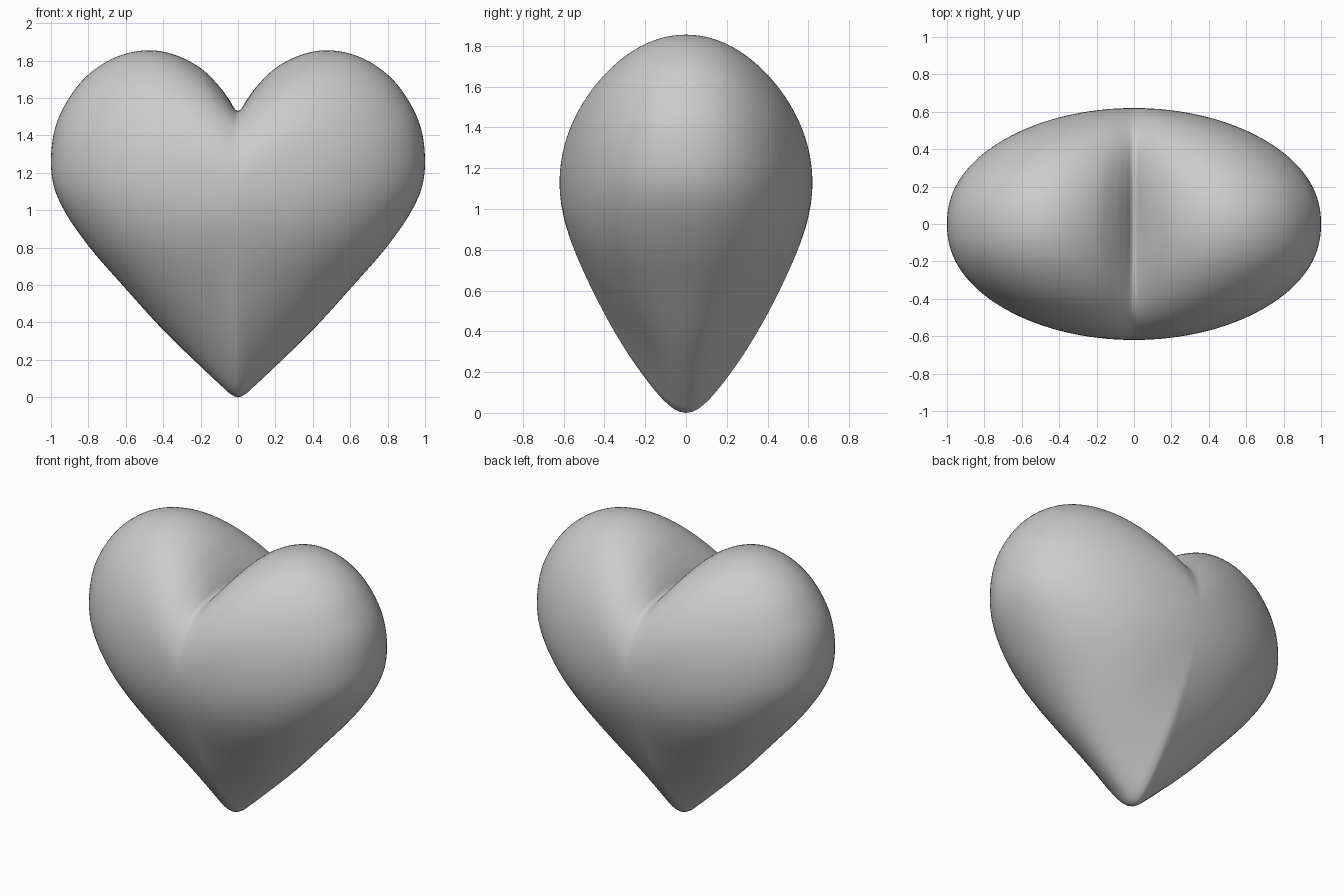
import bpy, bmesh, math
from mathutils import Vector

if "Cube" in bpy.data.objects:
    bpy.data.objects.remove(bpy.data.objects["Cube"])

# Right half of the front outline (x, z), tip to cleft
HALF = [(0, 0), (0.035, 0.014), (0.09, 0.062), (0.2, 0.165), (0.4, 0.36), (0.6, 0.58), (0.8, 0.81),
        (0.93, 1.0), (0.985, 1.13), (1.0, 1.27), (0.975, 1.45), (0.9, 1.605),
        (0.8, 1.725), (0.65, 1.82), (0.49, 1.855), (0.35, 1.835), (0.2, 1.76),
        (0.1, 1.662), (0.045, 1.587), (0.014, 1.538), (0, 1.53)]
# Radius of the soft inner contour every 22.5 degrees, from down to up
SOFT = [0.66, 0.68, 0.75, 0.86, 0.97, 0.99, 0.90, 0.67, 0.5]
PIVOT = Vector((0, 1.13))
DEPTH = 0.62
STEPS, RINGS = 6, 64

# Closed smooth outline through the points and their mirror image
ctrl = [Vector(c) for c in HALF] + [Vector((-x, z)) for x, z in HALF[-2:0:-1]]
n = len(ctrl)
outline = []
for i in range(n):
    a, b, c, d = (ctrl[(i + k) % n] for k in (-1, 0, 1, 2))
    t1 = (b - a).length ** 0.5
    t2 = t1 + (c - b).length ** 0.5
    t3 = t2 + (d - c).length ** 0.5
    for k in range(STEPS):
        t = t1 + (t2 - t1) * k / STEPS
        e = a.lerp(b, t / t1)
        f = b.lerp(c, (t - t1) / (t2 - t1))
        g = c.lerp(d, (t - t2) / (t3 - t2))
        h = e.lerp(f, t / t2)
        j = f.lerp(g, (t - t1) / (t3 - t1))
        outline.append(h.lerp(j, (t - t1) / (t2 - t1)))


def soft_radius(a):
    """B-spline through the soft contour table, mirrored at both ends."""
    x = a / math.pi * 8
    i = min(int(x), 7)
    t = x - i
    p = [SOFT[8 - abs(8 - abs(k))] for k in range(i - 1, i + 3)]
    w = [(1 - t) ** 3, 3 * t ** 3 - 6 * t * t + 4, -3 * t ** 3 + 3 * t * t + 3 * t + 1, t ** 3]
    return sum(u * v for u, v in zip(p, w)) / 6


def surface_point(q, s, side):
    """Contour that is soft and round near the middle and heart-shaped at the rim."""
    v = q - PIVOT
    a = math.atan2(abs(v.x), -v.y)
    soft = soft_radius(a)
    w = 0.15 * max(0.0, math.cos(a)) ** 4
    blend = (1 - w) * s ** 3 + w * s ** 30
    radius = s * (soft + (v.length - soft) * blend)
    p = v.normalized() * radius
    y = DEPTH * max(0.0, 1 - s * s) ** (0.5 - 0.05 * math.sin(a) ** 2)
    return p.x, side * y, PIVOT.y + p.y


# Rings run from the front pole over the outline to the back pole
bm = bmesh.new()
rings = []
for k in range(1, RINGS):
    u = -math.pi / 2 + math.pi * k / RINGS
    s = 1.0 if k * 2 == RINGS else math.cos(u)
    side = -1 if u < 0 else 1
    rings.append([bm.verts.new(surface_point(q, s, side)) for q in outline])
front = bm.verts.new((0, -DEPTH, PIVOT.y))
back = bm.verts.new((0, DEPTH, PIVOT.y))
m = len(outline)
for i in range(m):
    j = (i + 1) % m
    bm.faces.new((front, rings[0][i], rings[0][j]))
    bm.faces.new((back, rings[-1][j], rings[-1][i]))
    for a, b in zip(rings, rings[1:]):
        bm.faces.new((a[i], b[i], b[j], a[j]))
bmesh.ops.recalc_face_normals(bm, faces=bm.faces[:])
for f in bm.faces:
    f.smooth = True

mesh = bpy.data.meshes.new("heart")
bm.to_mesh(mesh)
bm.free()
heart = bpy.data.objects.new("heart", mesh)
bpy.context.collection.objects.link(heart)
